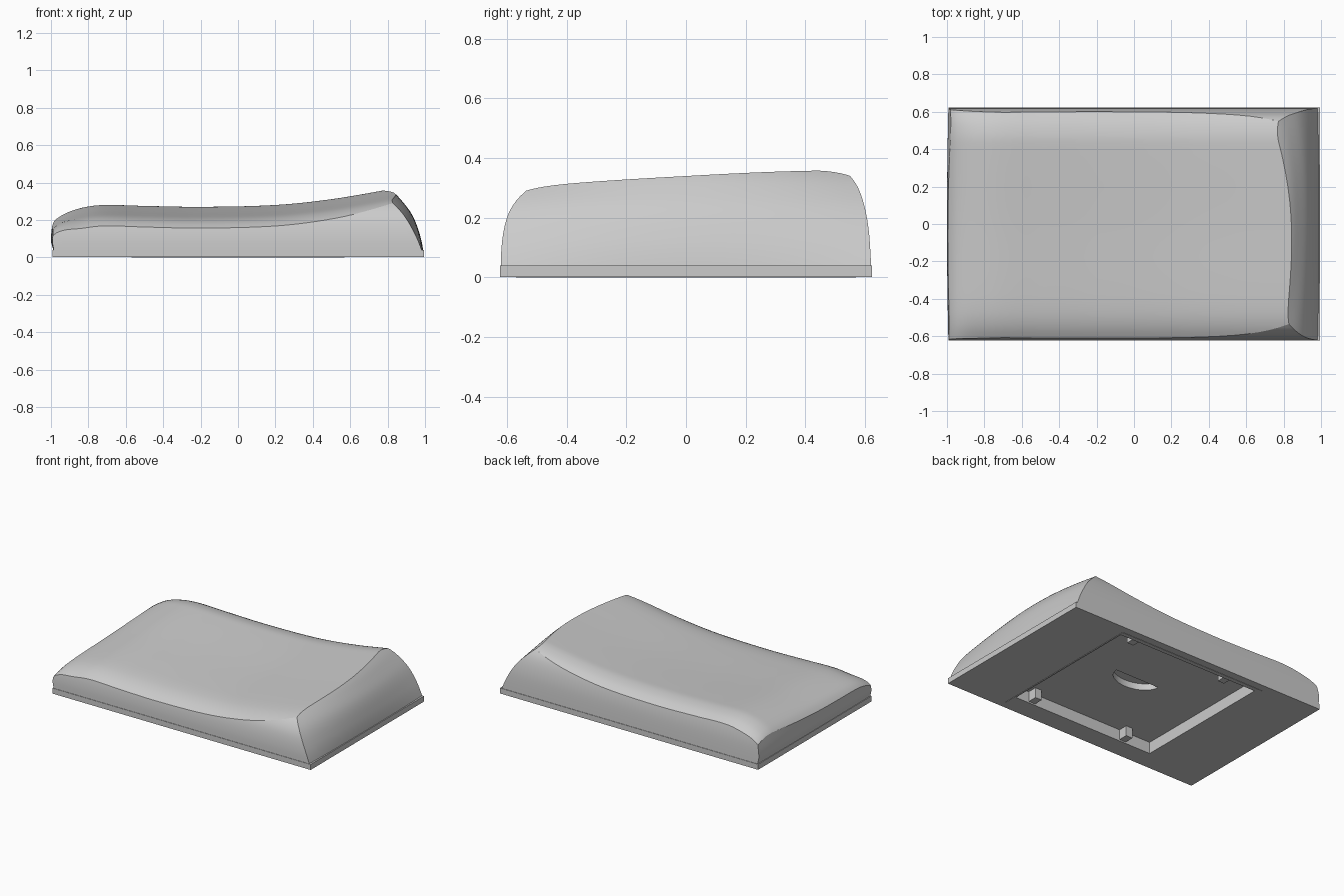
import bpy, bmesh, math

if "Cube" in bpy.data.objects:
    bpy.data.objects.remove(bpy.data.objects["Cube"])

grey = bpy.data.materials.new("light grey plastic")
grey.use_nodes = True
COLOUR = (0.6, 0.6, 0.6, 1)
grey.diffuse_color = COLOUR
grey.node_tree.nodes["Principled BSDF"].inputs["Base Color"].default_value = COLOUR


def smooth_curve(points):
    """Return a smooth function passing through (position, value) points."""
    def slope(i):
        a, b = points[max(i - 1, 0)], points[min(i + 1, len(points) - 1)]
        return (b[1] - a[1]) / (b[0] - a[0])

    def value(t):
        t = min(max(t, points[0][0]), points[-1][0])
        i = max(k for k in range(len(points) - 1) if points[k][0] <= t)
        (t0, v0), (t1, v1) = points[i], points[i + 1]
        d = t1 - t0
        s = (t - t0) / d
        return ((1 + 2 * s) * (1 - s) ** 2 * v0 + s * (1 - s) ** 2 * d * slope(i)
                + s * s * (3 - 2 * s) * v1 + s * s * (s - 1) * d * slope(i + 1))
    return value


def make_object(name, bm):
    bmesh.ops.recalc_face_normals(bm, faces=bm.faces)
    mesh = bpy.data.meshes.new(name)
    bm.to_mesh(mesh)
    bm.free()
    mesh.materials.append(grey)
    obj = bpy.data.objects.new(name, mesh)
    bpy.context.collection.objects.link(obj)
    return obj


def box(name, low, high):
    bm = bmesh.new()
    bmesh.ops.create_cube(bm, size=1)
    for v in bm.verts:
        v.co = [(a + b) / 2 + c * (b - a) for a, b, c in zip(low, high, v.co)]
    return make_object(name, bm)


def loft(name, rings):
    """Closed solid through stacked rings of equal length."""
    bm = bmesh.new()
    rows = [[bm.verts.new(p) for p in ring] for ring in rings]
    n = len(rows[0])
    for a, b in zip(rows, rows[1:]):
        for i in range(n):
            j = (i + 1) % n
            bm.faces.new((a[i], a[j], b[j], b[i]))
    bm.faces.new(rows[0])
    bm.faces.new(rows[-1])
    return make_object(name, bm)


def boolean(obj, tool, operation):
    mod = obj.modifiers.new(tool.name, 'BOOLEAN')
    mod.operation, mod.object, mod.solver = operation, tool, 'EXACT'
    tool.hide_render = True


def finish(obj, tools):
    """Apply the booleans, remove the helpers and shade."""
    bpy.ops.object.select_all(action='DESELECT')
    bpy.context.view_layer.objects.active = obj
    obj.select_set(True)
    for mod in list(obj.modifiers):
        bpy.ops.object.modifier_apply(modifier=mod.name)
    bpy.ops.object.shade_smooth_by_angle(angle=math.radians(20))
    for tool in tools:
        bpy.data.objects.remove(tool)


# Curved outer walls: distance of each side at a given height
right = smooth_curve([(0, .99), (.04, .99), (.13, .97), (.23, .93), (.31, .87), (.35, .83), (.45, .7)])
left = smooth_curve([(0, -.985), (.04, -.988), (.09, -1), (.2, -.99), (.45, -.96)])
back = smooth_curve([(0, .62), (.04, .62), (.15, .613), (.22, .602), (.28, .585), (.32, .565), (.36, .53), (.45, .42)])
front = smooth_curve([(0, -.62), (.04, -.62), (.1, -.618), (.16, -.61), (.21, -.596), (.25, -.574), (.28, -.547), (.45, -.35)])
BASE, STEPS, LEVELS = 0.002, 24, 30


def wall_ring(z):
    ts = [2 * i / STEPS - 1 for i in range(STEPS)]
    outline = ([(t, -1) for t in ts] + [(1, t) for t in ts]
               + [(-t, 1) for t in ts] + [(-1, -t) for t in ts])
    ring = []
    for s, t in outline:
        x0 = left(z) + .08 * z * t * t
        x1 = right(z) - .2 * z * t * t
        ring.append((x0 + (s + 1) / 2 * (x1 - x0),
                     front(z) + (t + 1) / 2 * (back(z) - front(z)), z))
    return ring


body = loft("body", [wall_ring(.006 + .444 * i / LEVELS) for i in range(LEVELS + 1)])

# Dished top: ridge height along the length plus drop across the width
ridge = smooth_curve([(-1.05, .13), (-1, .175), (-.97, .207), (-.9, .245), (-.8, .272), (-.7, .28), (-.5, .275), (-.2, .27),
                      (.2, .28), (.5, .311), (.8, .362), (1.05, .41)])
drop = smooth_curve([(-.66, -.14), (-.61, -.112), (-.58, -.095), (-.54, -.078), (-.48, -.063), (-.38, -.052), (0, -.03),
                     (.4, -.002), (.47, 0), (.54, -.013), (.58, -.031), (.605, -.045), (.66, -.08)])
# The cross roll fades towards the low end
roll = smooth_curve([(-1.05, .5), (-.97, .65), (-.85, .95), (-.75, 1), (1.05, 1)])


def top_ring(x):
    ys = [.66 * (2 * i / 64 - 1) for i in range(65)]
    return ([(x, -.66, -.1), (x, .66, -.1)]
            + [(x, y, ridge(x) + roll(x) * drop(y)) for y in reversed(ys)])


top = loft("top_shape", [top_ring(1.05 * (2 * i / 80 - 1)) for i in range(81)])
boolean(body, top, 'INTERSECT')

# Straight lip around the foot of the walls
lip = box("lip_shape", (-.991, -.623, BASE), (.995, .623, .04))
boolean(body, lip, 'UNION')

# Underside recess and finger scoop
recess = box("recess_shape", (-.53, -.48, -.1), (.56, .54, .08))
scoop_points = [(.04 + .17 * math.cos(a), .08 - .12 * math.sin(a))
                for a in [math.pi * i / 20 for i in range(21)]]
scoop = loft("scoop_shape", [[(x, y, z) for x, y in scoop_points] for z in (.05, .125)])
for tool in (recess, scoop):
    boolean(body, tool, 'DIFFERENCE')
finish(body, [top, lip, scoop])

# Thin raised rim around the recess
rim = box("underside_rim", (-.57, -.57, 0), (.57, .57, BASE + .001))
boolean(rim, recess, 'DIFFERENCE')
finish(rim, [recess])

# Retaining tabs along the recess edges
for i, x in enumerate((-.31, .43)):
    for side, y in (("front", -.45), ("back", .51)):
        box(f"{side}_tab_{i + 1}", (x - .025, y - .035, .01), (x + .025, y + .035, .085))
